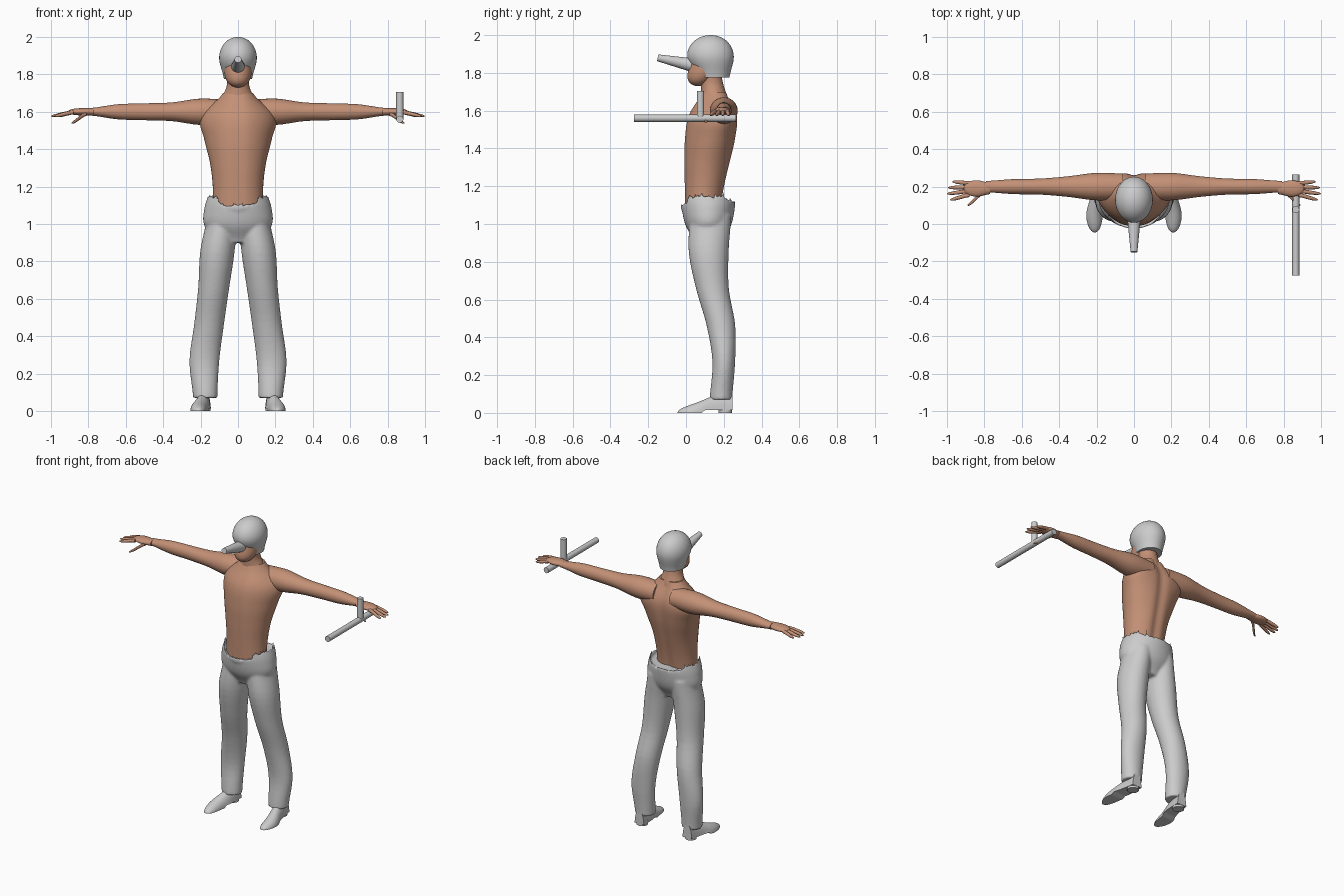
import bpy, bmesh, math
from mathutils import Vector

if "Cube" in bpy.data.objects:
    bpy.data.objects.remove(bpy.data.objects["Cube"], do_unlink=True)


def make_material(name, rgb):
    material = bpy.data.materials.new(name)
    material.use_nodes = True
    color = (*rgb, 1)
    material.diffuse_color = color
    shader = material.node_tree.nodes["Principled BSDF"]
    shader.inputs["Base Color"].default_value = color
    return material


SKIN = make_material("skin tan", (.55, .28, .18))
GREY = make_material("plain grey", (.6, .6, .6))


def finish(bm, name, material):
    bmesh.ops.recalc_face_normals(bm, faces=bm.faces)
    mesh = bpy.data.meshes.new(name)
    bm.to_mesh(mesh)
    bm.free()
    for polygon in mesh.polygons:
        polygon.use_smooth = True
    mesh.set_sharp_from_angle(angle=math.radians(50))
    mesh.materials.append(material)
    obj = bpy.data.objects.new(name, mesh)
    bpy.context.collection.objects.link(obj)
    return obj


def along(values, t):
    """Smooth value at fraction t of evenly spaced keys, or a constant."""
    if not isinstance(values, tuple):
        return values
    last = len(values) - 1
    index = min(int(t * last), last - 1)
    f = t * last - index
    before, start = values[max(index - 1, 0)], values[index]
    end, after = values[index + 1], values[min(index + 2, last)]
    bend = 2 * before - 5 * start + 4 * end - after
    twist = 3 * (start - end) + after - before
    return start + f / 2 * (end - before + f * (bend + f * twist))


def add_loft(bm, axis, start, stop, center, radius,
             side=1, sides=32, steps=24, dome=None, warp=None):
    """Elliptical sections along an axis; dome rounds off the far end."""
    rings = []
    for step in range(steps + 1):
        t = step / steps
        shrink = 1
        if dome:
            t = math.sin(t * math.pi / 2)
            shrink = max(math.sqrt(1 - t ** dome), .02)
        position = start + (stop - start) * t
        u, v = (along(keys, t) for keys in center)
        ru, rv = (along(keys, t) * shrink for keys in radius)
        ring = []
        for corner in range(sides):
            angle = math.tau * corner / sides
            a, b = u + ru * math.cos(angle), v + rv * math.sin(angle)
            layouts = {"X": (position, a, b), "Y": (a, position, b), "Z": (a, b, position)}
            co = Vector(layouts[axis])
            if warp:
                warp(co)
            co.x *= side
            ring.append(bm.verts.new(co))
        rings.append(ring)
    for low, high in zip(rings, rings[1:]):
        for corner in range(sides):
            following = (corner + 1) % sides
            bm.faces.new((low[corner], low[following], high[following], high[corner]))
    bm.faces.new(rings[0])
    return bm.faces.new(rings[-1])


def loft(name, material, *args, **options):
    bm = bmesh.new()
    add_loft(bm, *args, **options)
    return finish(bm, name, material)


def rod(name, material, start, end, start_radius, end_radius):
    start, end = Vector(start), Vector(end)
    bm = bmesh.new()
    bmesh.ops.create_cone(bm, cap_ends=True, segments=24, radius1=start_radius,
                          radius2=end_radius, depth=(end - start).length)
    turn = (end - start).to_track_quat("Z", "Y")
    for vert in bm.verts:
        vert.co = turn @ vert.co + (start + end) / 2
    return finish(bm, name, material)


# Torso: shoulders swept back, grooves along breastbone and spine
def shape_torso(co):
    chest = min(max((co.z - 1.3) * 4, 0), 1)
    groove = math.exp(-(co.x / .03) ** 2)
    co.y += groove * (.005 if co.y < .12 else -.014)
    co.y += chest * co.x ** 2


loft("torso", SKIN, "Z", 1.08, 1.7,
     center=(0, (.09, .15)),
     radius=((.135, .135, .15, .18, .2, .08), (.1, .11, .125, .137, .13, .07)),
     sides=64, warp=shape_torso)
loft("neck", SKIN, "Z", 1.66, 1.82,
     center=(0, (.15, .125)), radius=((.09, .06, .06), (.07, .06, .06)))
loft("face", SKIN, "Z", 1.85, 1.73,
     center=(0, (.11, .065)), radius=(.075, (.09, .08)), dome=3)


# Helmet with its lower rim raised at the front
def raise_rim(co):
    rim = max(1.84 - co.z, 0)
    co.z += rim * max(.1 - co.y, 0) * 7


loft("helmet", GREY, "Z", 1.775, 2,
     center=(0, (.145, .13, .13)), radius=((.075, .104, .104), (.085, .127, .127)),
     sides=40, dome=4, warp=raise_rim)
rod("helmet_snout", GREY, (0, .04, 1.84), (0, -.15, 1.88), .037, .018)


# Shoe sole: flat under the toes, lifted under the arch
def flatten_sole(co):
    co.z = max(co.z, .014 if co.y > .09 else 0)


def add_digit(name, side, base, tip):
    loft(name, SKIN, "X", base[0], tip[0],
         center=(base[1:2] + tip[1:2], base[2:] + tip[2:]), radius=(.011, .011),
         side=side, sides=12, steps=10, dome=4)


# Arms, hands and shoes on both sides
for side, label in ((1, "left"), (-1, "right")):
    loft(label + "_arm", SKIN, "X", .06, .79, center=(.2, 1.6),
         radius=((.07, .073, .055, .043, .04, .03), (.065, .07, .05, .045, .04, .02)),
         side=side)
    loft(label + "_palm", SKIN, "X", .77, .91, center=(.19, 1.6),
         radius=((.03, .045, .045), .02), side=side, dome=4)
    for order, finger in enumerate(("index", "middle", "ring", "little")):
        reach = 1 - .01 * (order - 1.3) ** 2
        add_digit(f"{label}_{finger}_finger", side,
                  (.88, .155 + .021 * order, 1.597), (reach, .13 + .032 * order, 1.577))
    add_digit(label + "_thumb", side, (.81, .165, 1.59), (.89, .1, 1.54))
    loft(label + "_shoe", GREY, "Y", .245, -.045,
         center=((.18, .19, .21, .21), 0),
         radius=((.035, .042, .047, .045), (.11, .09, .055, .035)),
         side=side, dome=6, warp=flatten_sole)
    rod(label + "_shoe_heel", GREY, (side * .182, .208, 0), (side * .182, .208, .03),
        .036, .036)


# Trousers: hips and legs fused into one garment with a dipped, hollow waist
def dip_waist(co):
    if co.z > 1.12 and co.y < .1:
        co.z -= .04 * math.exp(-(co.x / .08) ** 2)


trousers = bmesh.new()
waist = add_loft(trousers, "Z", .9, 1.175, center=(0, .118),
                 radius=((.1, .18, .18, .155), (.07, .12, .14, .145)),
                 sides=48, warp=dip_waist)
bmesh.ops.inset_individual(trousers, faces=[waist], thickness=.016)
for vert in waist.verts:
    vert.co.z -= .06
for side in (1, -1):
    add_loft(trousers, "Z", .07, 1.05,
             center=((.175, .18, .155, .13, .11, .085), (.185, .2, .185, .14, .12, .13)),
             radius=((.065, .08, .08, .083, .092, .08), (.06, .06, .076, .087, .106, .11)),
             side=side)
garment = finish(trousers, "trousers", GREY)
fuse = garment.modifiers.new("fuse", "REMESH")
fuse.mode = "VOXEL"
fuse.voxel_size = .008
fuse.use_smooth_shade = True
soften = garment.modifiers.new("soften", "SMOOTH")
soften.factor = .5
soften.iterations = 6

# Two plain rods held at the left hand
GRIP = .865, 1.56
for name, start, end in (("long_rod", (.265, 0), (-.275, 0)),
                         ("upright_rod", (.077, 0), (.077, .145))):
    ends = [(GRIP[0], y, GRIP[1] + lift) for y, lift in (start, end)]
    rod(name, GREY, *ends, .019, .019)
